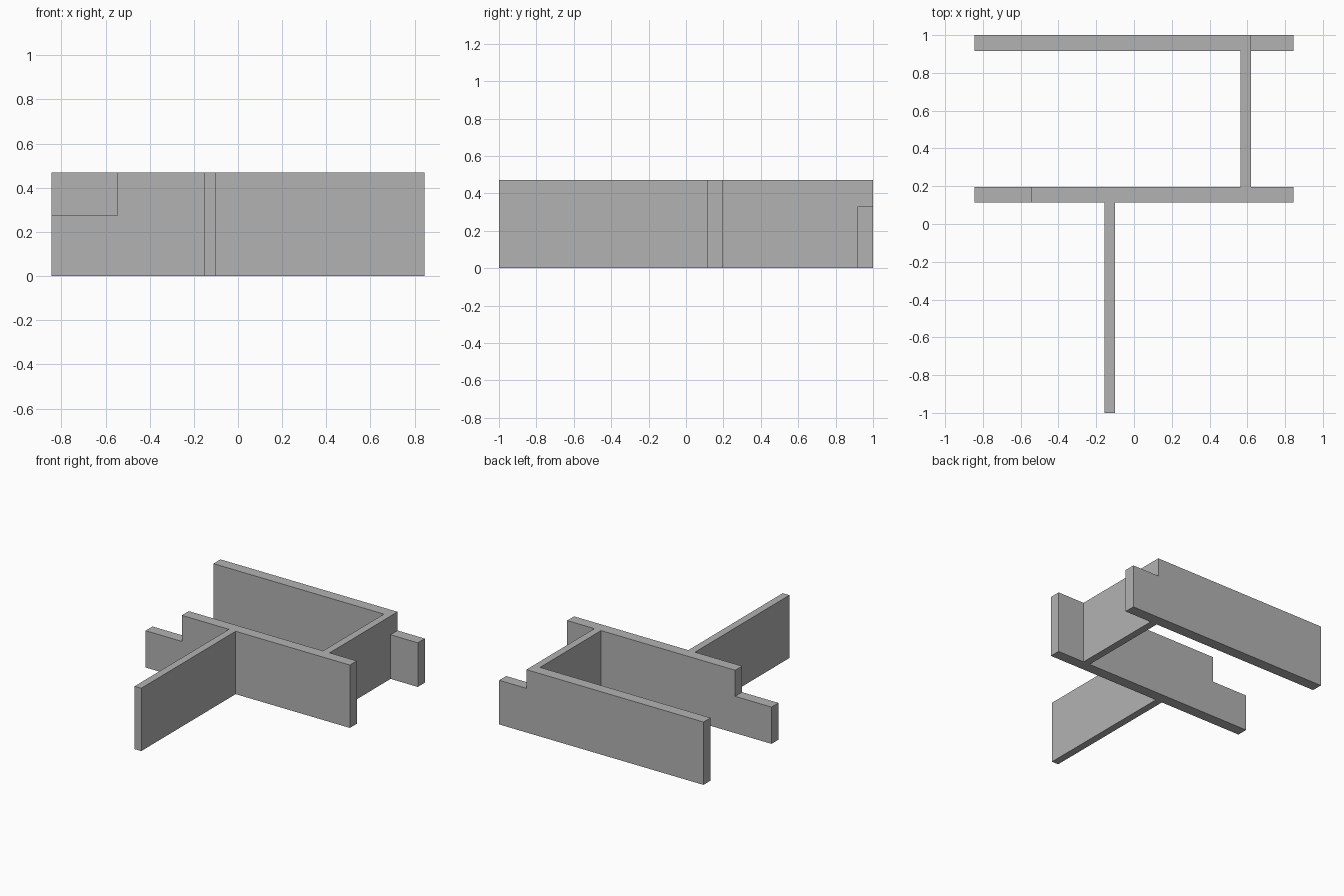
import bpy
import bmesh

cube = bpy.data.objects.get("Cube")
if cube:
    bpy.data.objects.remove(cube, do_unlink=True)

# One plain grey for every wall
grey = bpy.data.materials.new("plain_grey")
grey.use_nodes = True
colour = (0.45, 0.45, 0.45, 1.0)
grey.diffuse_color = colour
grey.node_tree.nodes["Principled BSDF"].inputs["Base Color"].default_value = colour

HEIGHT = 0.47
HALF_WIDTH = 0.845


def wall(name, outline, y0, y1):
    """Extrude an (x, z) outline from y0 back to y1."""
    bm = bmesh.new()
    face = bm.faces.new([bm.verts.new((x, y0, z)) for x, z in outline])
    ext = bmesh.ops.extrude_face_region(bm, geom=[face])
    verts = [v for v in ext["geom"] if isinstance(v, bmesh.types.BMVert)]
    bmesh.ops.translate(bm, verts=verts, vec=(0, y1 - y0, 0))
    bmesh.ops.recalc_face_normals(bm, faces=bm.faces)
    mesh = bpy.data.meshes.new(name)
    bm.to_mesh(mesh)
    bm.free()
    mesh.materials.append(grey)
    obj = bpy.data.objects.new(name, mesh)
    bpy.context.collection.objects.link(obj)
    return obj


def stepped(side, step_x, step_z):
    """Full-width outline with a lowered end on one side (+1 or -1)."""
    end = side * HALF_WIDTH
    return [(-end, 0), (end, 0), (end, step_z), (step_x, step_z),
            (step_x, HEIGHT), (-end, HEIGHT)]


def block(x0, x1):
    return [(x0, 0), (x1, 0), (x1, HEIGHT), (x0, HEIGHT)]


# Long walls, each with one lowered end
wall("back_wall", stepped(1, 0.62, 0.33), 0.917, 1.0)
wall("middle_wall", stepped(-1, -0.545, 0.275), 0.115, 0.197)

# Thin cross walls
wall("connecting_wall", block(0.565, 0.62), 0.197, 0.917)
wall("front_wall", block(-0.155, -0.10), -1.0, 0.115)
